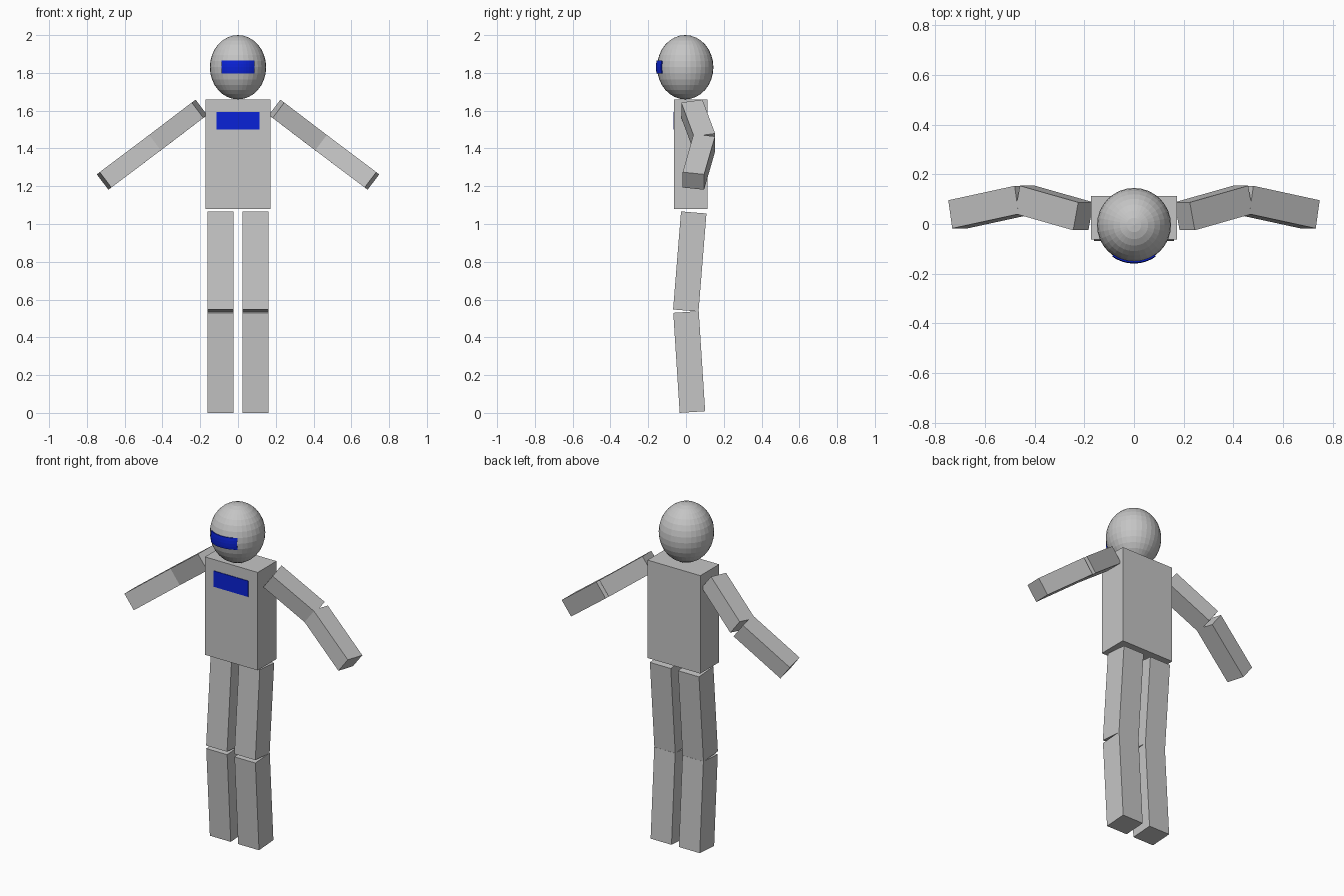
import bpy
import bmesh
from math import sqrt
from mathutils import Matrix, Vector

cube = bpy.data.objects.get("Cube")
if cube:
    bpy.data.objects.remove(cube, do_unlink=True)


def make_material(name, color):
    mat = bpy.data.materials.new(name)
    mat.use_nodes = True
    mat.diffuse_color = color
    mat.node_tree.nodes["Principled BSDF"].inputs["Base Color"].default_value = color
    return mat


grey = make_material("light grey", (0.56, 0.56, 0.56, 1))
blue = make_material("deep blue", (0.003, 0.016, 0.68, 1))


def add_object(name, bm, mat):
    bmesh.ops.recalc_face_normals(bm, faces=bm.faces)
    mesh = bpy.data.meshes.new(name)
    bm.to_mesh(mesh)
    bm.free()
    mesh.materials.append(mat)
    obj = bpy.data.objects.new(name, mesh)
    bpy.context.collection.objects.link(obj)
    return obj


def box(name, center, size, mat):
    bm = bmesh.new()
    matrix = Matrix.Translation(center) @ Matrix.Diagonal((*size, 1))
    bmesh.ops.create_cube(bm, size=1, matrix=matrix)
    return add_object(name, bm, mat)


def limb(name, start, end, up, width, depth):
    """Box running from start to end; up sets the width axis."""
    start, end = Vector(start), Vector(end)
    along = end - start
    up = Vector(up).normalized()
    side = along.cross(up).normalized()
    matrix = Matrix((along, up * width, side * depth)).transposed().to_4x4()
    matrix.translation = (start + end) / 2
    bm = bmesh.new()
    bmesh.ops.create_cube(bm, size=1, matrix=matrix)
    return add_object(name, bm, grey)


# Head: faceted egg shape
head_center = Vector((0, -0.004, 1.83))
head_radii = Vector((0.149, 0.149, 0.17))
bm = bmesh.new()
bmesh.ops.create_uvsphere(
    bm, u_segments=32, v_segments=16, radius=1,
    matrix=Matrix.Translation(head_center) @ Matrix.Diagonal((*head_radii, 1)))
add_object("head", bm, grey)

# Visor: thin band wrapped on the front of the head
bm = bmesh.new()
bmesh.ops.create_grid(bm, x_segments=12, y_segments=4, size=1)
for v in bm.verts:
    x, z = v.co.x * 0.085, v.co.y * 0.034
    bulge = sqrt(1 - (x / head_radii.x) ** 2 - (z / head_radii.z) ** 2)
    v.co = head_center + Vector((x, -head_radii.y * bulge - 0.003, z))
visor = add_object("visor", bm, blue)
shell = visor.modifiers.new("thickness", "SOLIDIFY")
shell.thickness = 0.006
shell.offset = 0

# Torso with chest panel
box("torso", (0, 0.025, 1.37), (0.346, 0.176, 0.58), grey)
box("chest_panel", (0, -0.064, 1.547), (0.226, 0.005, 0.094), blue)

# Bent arms and legs, mirrored
for side, s in (("left", 1), ("right", -1)):
    slope = (0.602 * s, 0, 0.798)
    elbow = (0.439 * s, 0.098, 1.431)
    limb(side + "_upper_arm", (0.204 * s, 0.031, 1.61), elbow, slope, 0.102, 0.115)
    limb(side + "_forearm", (0.442 * s, 0.097, 1.429),
         (0.709 * s, 0.039, 1.228), slope, 0.102, 0.115)
    x = 0.0925 * s
    limb(side + "_thigh", (x, 0.041, 1.061), (x, -0.001, 0.542), (1, 0, 0), 0.137, 0.135)
    limb(side + "_shin", (x, 0, 0.534), (x, 0.034, 0.0045), (1, 0, 0), 0.137, 0.135)
